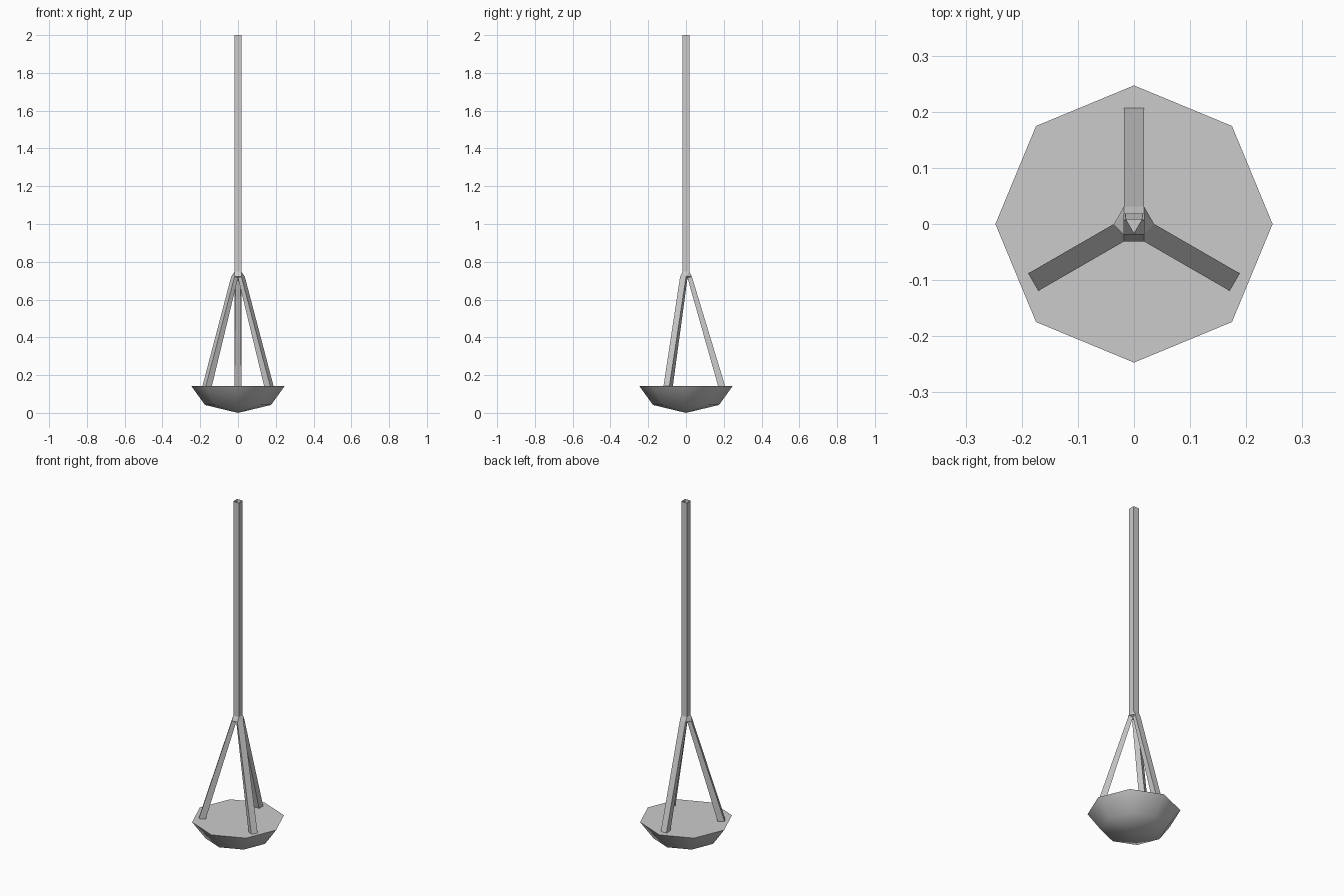
import bpy, bmesh, math

if "Cube" in bpy.data.objects:
    bpy.data.objects.remove(bpy.data.objects["Cube"])

def finish(bm, name):
    bmesh.ops.recalc_face_normals(bm, faces=bm.faces)
    me = bpy.data.meshes.new(name)
    bm.to_mesh(me)
    bm.free()
    ob = bpy.data.objects.new(name, me)
    bpy.context.collection.objects.link(ob)
    return ob

def polar(r, a, z, side=0.0):
    # point at radius r in direction a, shifted sideways
    return (r * math.cos(a) - side * math.sin(a),
            r * math.sin(a) + side * math.cos(a), z)

# Bowl: lower half of an eight-sided sphere with a flat lid
TOP = 0.142
bm = bmesh.new()
rings = [[bm.verts.new(polar(r, i * math.pi / 4, z)) for i in range(8)]
         for r, z in ((0.247, TOP), (0.175, 0.042))]
tip = bm.verts.new((0, 0, 0))
for i in range(8):
    j = (i + 1) % 8
    for f in (bm.faces.new((rings[0][i], rings[1][i], rings[1][j], rings[0][j])),
              bm.faces.new((rings[1][i], tip, rings[1][j]))):
        f.smooth = True
lid = bm.faces.new(rings[0])
for e in lid.edges:
    e.smooth = False
finish(bm, "bowl")

# Three legs joined by a hub that tapers into the square handle
H, HUB, NECK = 0.018, 0.722, 0.748
bm = bmesh.new()
dirs = [math.radians(90 + 120 * k) for k in range(3)]
inner = [bm.verts.new(polar(0.016, a + math.pi / 3, HUB - 0.007)) for a in dirs]
outer = [[bm.verts.new(polar(0.031, a, HUB, s)) for s in (-H, H)] for a in dirs]
for k, a in enumerate(dirs):
    top = [outer[k][0], outer[k][1], inner[k], inner[k - 1]]
    foot = [bm.verts.new(polar(r, a, TOP, s))
            for r, s in ((0.207, -H), (0.207, H), (0.170, H), (0.170, -H))]
    for i in range(4):
        j = (i + 1) % 4
        bm.faces.new((top[i], top[j], foot[j], foot[i]))
    # web between neighbouring legs
    bm.faces.new((outer[k][1], outer[(k + 1) % 3][0], inner[k]))
square = [bm.verts.new((x, y, NECK)) for x, y in ((H, -H), (H, H), (-H, H), (-H, -H))]
hexa = [v for pair in outer for v in pair]
hull_bm = bmesh.new()
for v in hexa + square:
    hull_bm.verts.new(v.co)
bmesh.ops.convex_hull(hull_bm, input=hull_bm.verts)
caps = [f for f in hull_bm.faces
        if max(v.co.z for v in f.verts) - min(v.co.z for v in f.verts) < 1e-4]
bmesh.ops.delete(hull_bm, geom=caps, context='FACES_ONLY')
finish(hull_bm, "hub")
bmesh.ops.delete(bm, geom=square, context='VERTS')
finish(bm, "legs")

# Handle: hollow square tube, open at both ends
bm = bmesh.new()
bmesh.ops.create_cube(bm, size=1)
for v in bm.verts:
    v.co = (v.co.x * 2 * H, v.co.y * 2 * H, 2.0 if v.co.z > 0 else NECK)
bm.normal_update()
bmesh.ops.delete(bm, geom=[f for f in bm.faces if abs(f.normal.z) > 0.9],
                 context='FACES_ONLY')
finish(bm, "handle")
